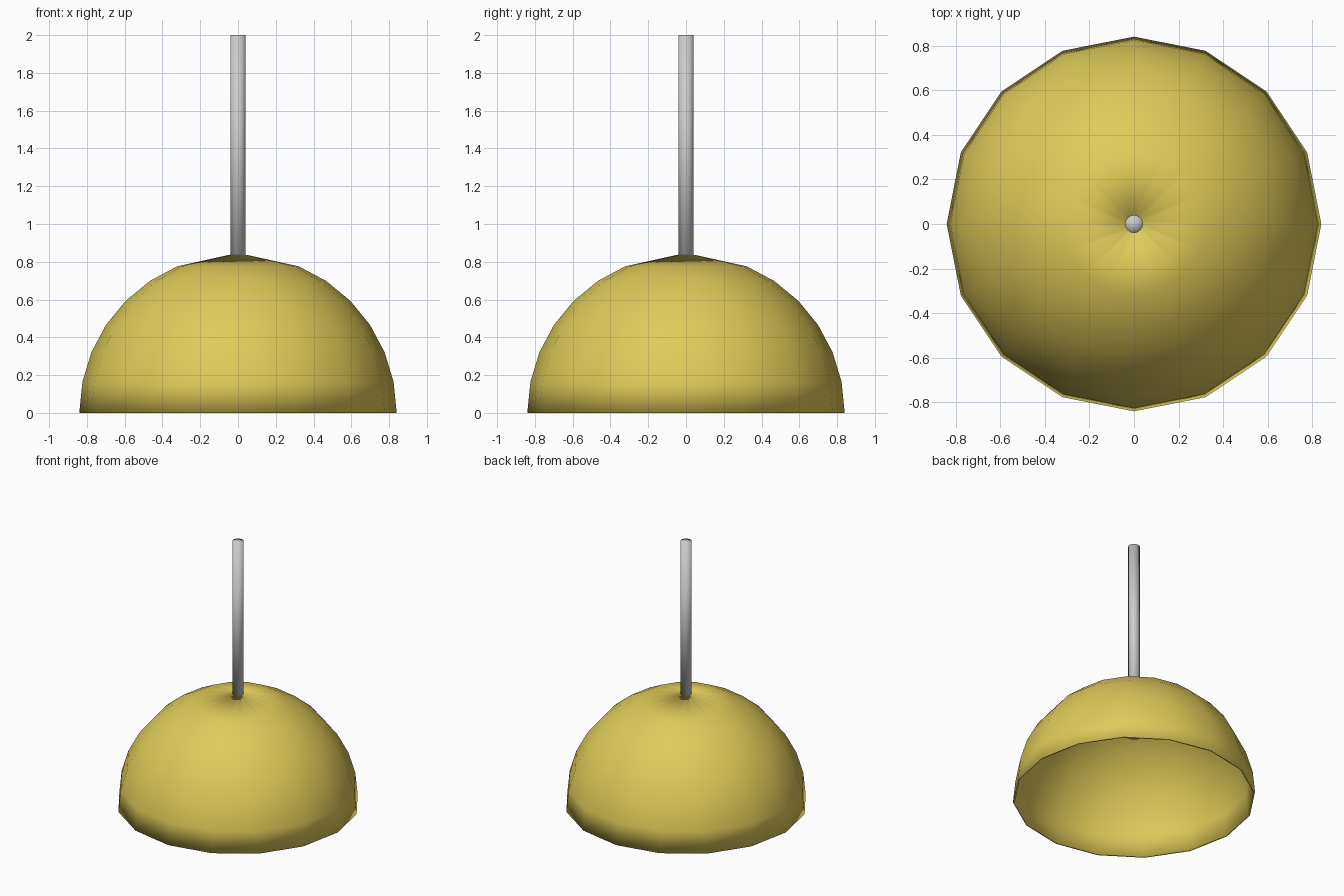
import bpy, bmesh
from math import sin, cos, pi, radians

if "Cube" in bpy.data.objects:
    bpy.data.objects.remove(bpy.data.objects["Cube"])


def lathe(name, profile, segments, closed=False, color=None):
    """Spin an (r, z) profile round the z axis; r = 0 makes a pole."""
    bm = bmesh.new()
    rings = []
    for r, z in profile:
        if r == 0:
            rings.append([bm.verts.new((0, 0, z))] * segments)
        else:
            rings.append([bm.verts.new((r * cos(2 * pi * i / segments),
                                        r * sin(2 * pi * i / segments), z))
                          for i in range(segments)])
    pairs = list(zip(rings, rings[1:]))
    if closed:
        pairs.append((rings[-1], rings[0]))
    for a, b in pairs:
        for i in range(segments):
            j = (i + 1) % segments
            quad = [a[i], a[j], b[j], b[i]]
            bm.faces.new(list(dict.fromkeys(quad)))
    bmesh.ops.recalc_face_normals(bm, faces=bm.faces[:])
    for f in bm.faces:
        f.smooth = True
    mesh = bpy.data.meshes.new(name)
    bm.to_mesh(mesh)
    bm.free()
    obj = bpy.data.objects.new(name, mesh)
    bpy.context.collection.objects.link(obj)
    if color:
        mat = bpy.data.materials.new(name + "_paint")
        mat.diffuse_color = color
        mat.use_nodes = True
        mat.node_tree.nodes["Principled BSDF"].inputs["Base Color"].default_value = mat.diffuse_color
        mesh.materials.append(mat)
    return obj


def arc(radius):
    """Quarter-circle profile from the rim up to the stem hole."""
    pts = [(radius * cos(radians(11.25 * i)), radius * sin(radians(11.25 * i)))
           for i in range(7)]
    return pts + [(0.04, radius - 0.002)]


# Thin hemispherical shade, open below, with a hole for the stem
lathe("shade", arc(0.84) + arc(0.828)[::-1], 16, closed=True,
      color=(0.74, 0.60, 0.10, 1))

# Hanging stem
lathe("stem", [(0, 0.74), (0.04, 0.74), (0.04, 2.0), (0, 2.0)], 16)

# Bulb hidden inside the shade
bulb_r, bulb_z = 0.14, 0.62
lathe("bulb", [(0 if i in (0, 8) else bulb_r * sin(pi * i / 8),
                bulb_z - bulb_r * cos(pi * i / 8)) for i in range(9)], 16)
